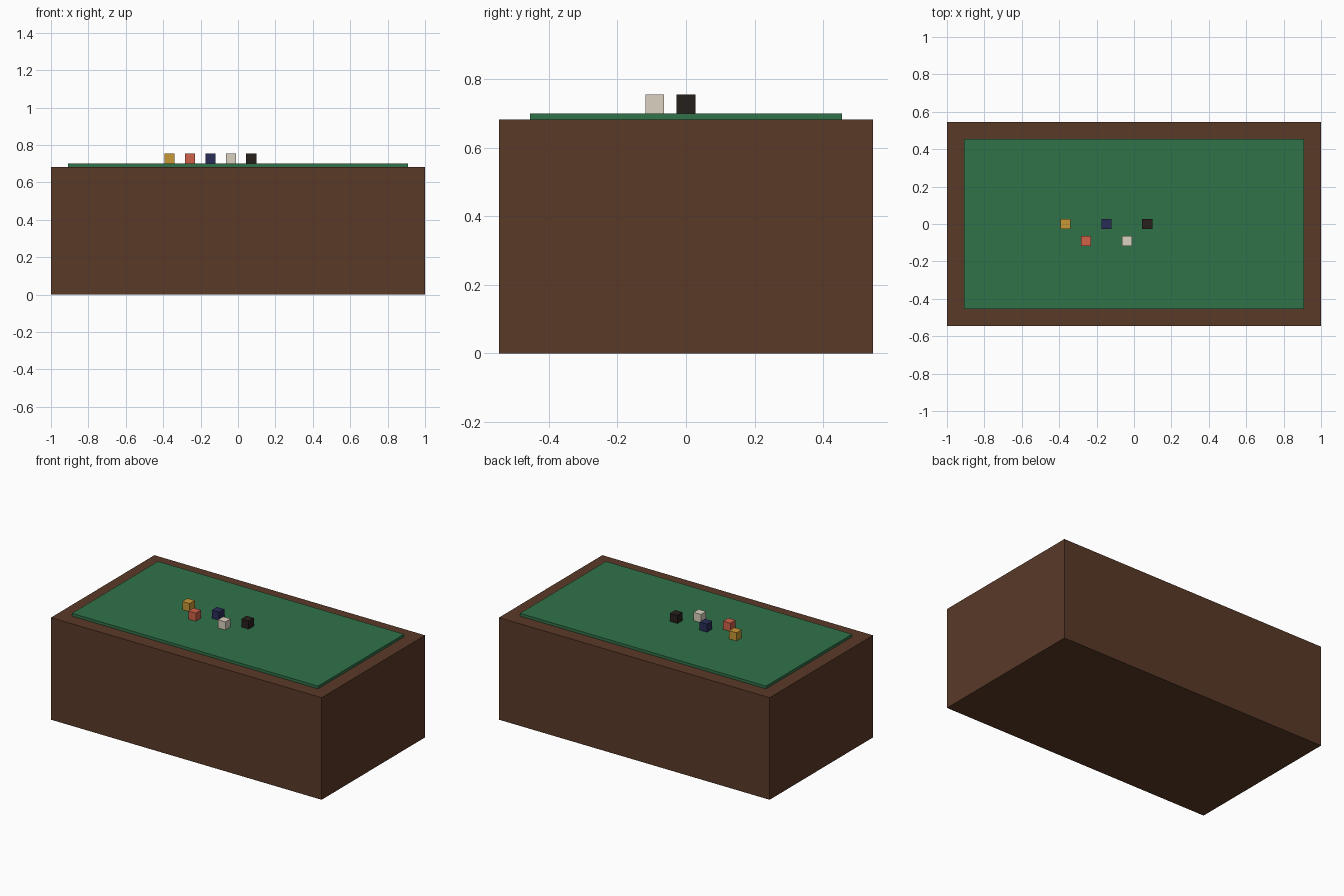
import bpy

if "Cube" in bpy.data.objects:
    bpy.data.objects.remove(bpy.data.objects["Cube"])


def material(name, rgb):
    # sRGB 0-255 to linear
    mat = bpy.data.materials.new(name)
    mat.diffuse_color = (*[(c / 255) ** 2.2 for c in rgb], 1)
    mat.use_nodes = True
    mat.node_tree.nodes["Principled BSDF"].inputs["Base Color"].default_value = mat.diffuse_color
    return mat


def box(name, size, x, y, bottom, mat):
    bpy.ops.mesh.primitive_cube_add(size=1, location=(x, y, bottom + size[2] / 2))
    ob = bpy.context.object
    ob.name = name
    ob.scale = size
    bpy.ops.object.transform_apply(location=False, rotation=False, scale=True)
    ob.data.materials.append(mat)
    return ob


BODY_TOP = 0.6818
FELT_TOP = 0.70
CUBE = 0.0545

# Solid wooden table body
box("table_body", (2.0, 1.0909, BODY_TOP), 0, 0, 0, material("wood", (90, 60, 44)))

# Raised felt playing surface
box("felt_top", (1.818, 0.909, FELT_TOP - BODY_TOP), 0, 0, BODY_TOP,
    material("green_felt", (52, 114, 75)))

# Zigzag row of coloured game cubes
cubes = [("gold", (198, 150, 56)), ("coral", (205, 98, 74)), ("navy", (46, 48, 88)),
         ("ivory", (218, 208, 190)), ("black", (44, 37, 34))]
for i, (name, rgb) in enumerate(cubes):
    box(name + "_cube", (CUBE, CUBE, CUBE), -0.3655 + 0.1091 * i,
        -0.0909 * (i % 2), FELT_TOP, material(name, rgb))
